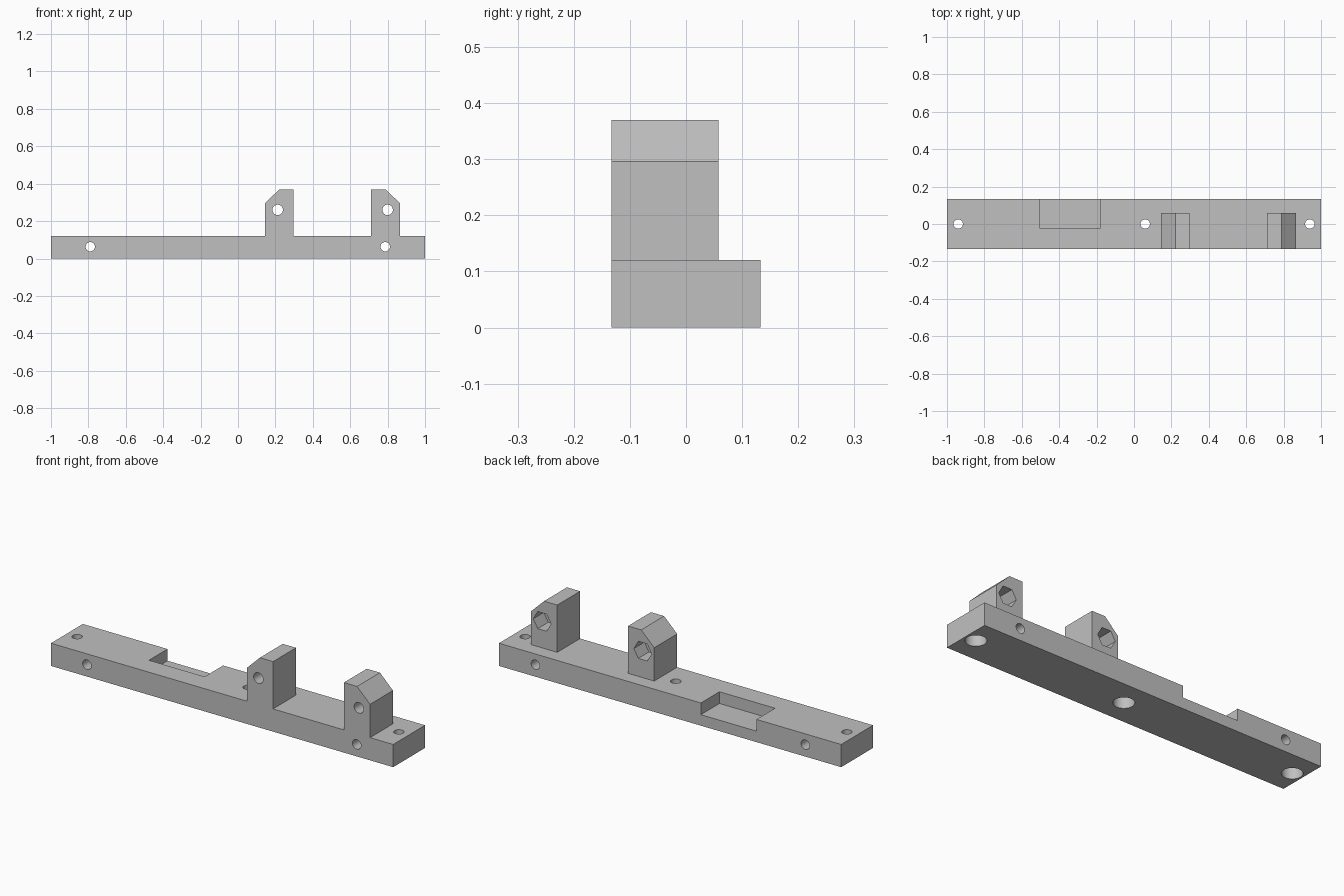
import bpy, math
from mathutils import Matrix

if "Cube" in bpy.data.objects:
    bpy.data.objects.remove(bpy.data.objects["Cube"], do_unlink=True)

grey = bpy.data.materials.new("plain grey")
grey.use_nodes = True
colour = (0.53, 0.53, 0.53, 1)
grey.diffuse_color = colour
grey.node_tree.nodes["Principled BSDF"].inputs["Base Color"].default_value = colour

FRONT, BACK, POST_BACK = -0.133, 0.133, 0.058
DECK = 0.12


def prism(name, profile, y0, y1):
    """Extrude an xz profile (counter-clockwise seen from the front) along y."""
    n = len(profile)
    verts = [(x, y, z) for y in (y0, y1) for x, z in profile]
    faces = [list(range(n)), list(range(2 * n - 1, n - 1, -1))]
    faces += [[i, i + n, (i + 1) % n + n, (i + 1) % n] for i in range(n)]
    mesh = bpy.data.meshes.new(name)
    mesh.from_pydata(verts, [], faces)
    mesh.materials.append(grey)
    obj = bpy.data.objects.new(name, mesh)
    bpy.context.collection.objects.link(obj)
    return obj


def box(name, x0, x1, y0, y1, z0, z1):
    return prism(name, [(x0, z0), (x1, z0), (x1, z1), (x0, z1)], y0, y1)


def rod(name, radius, sides, x, z, y0, y1):
    """Bar along y; the first corner points along x."""
    ring = [(x + radius * math.cos(math.tau * i / sides),
             z + radius * math.sin(math.tau * i / sides)) for i in range(sides)]
    return prism(name, ring, y0, y1)


def upright_rod(name, radius, x, z0, z1):
    obj = rod(name, radius, 32, 0, 0, -z1, -z0)
    obj.data.transform(Matrix.Translation((x, 0, 0)) @ Matrix.Rotation(-math.pi / 2, 4, 'X'))
    return obj


def combine(body, tool, operation):
    mod = body.modifiers.new(operation.lower(), 'BOOLEAN')
    mod.operation, mod.object, mod.solver = operation, tool, 'EXACT'
    bpy.context.view_layer.objects.active = body
    bpy.ops.object.modifier_apply(modifier=mod.name)
    bpy.data.objects.remove(tool, do_unlink=True)


# Base bar with a shallow pocket open to the back
bracket = box("mounting_bar", -1, 1, FRONT, BACK, 0, DECK)
combine(bracket, box("pocket", -0.505, -0.18, -0.022, 0.2, 0.058, 0.2), 'DIFFERENCE')

# Two mirrored posts, each with one sloped top corner
for outer, side in ((0.145, 1), (0.865, -1)):
    outline = [(0, 0.03), (0.153, 0.03), (0.153, 0.37), (0.076, 0.37), (0, 0.296)]
    profile = [(outer + side * x, z) for x, z in outline]
    if side < 0:
        profile.reverse()
    combine(bracket, prism("post", profile, FRONT, POST_BACK), 'UNION')

# Post holes with hexagonal nut pockets at the back
for x in (0.212, 0.80):
    combine(bracket, rod("bolt_hole", 0.028, 32, x, 0.26, -0.2, 0.2), 'DIFFERENCE')
    combine(bracket, rod("nut_pocket", 0.052, 6, x, 0.26, -0.03, 0.2), 'DIFFERENCE')

# Cross holes through the bar
for x in (-0.79, 0.787):
    combine(bracket, rod("cross_hole", 0.025, 32, x, 0.063, -0.2, 0.2), 'DIFFERENCE')

# Vertical screw holes, counterbored underneath
for x in (-0.94, 0.06, 0.94):
    combine(bracket, upright_rod("screw_hole", 0.025, x, -0.1, 0.3), 'DIFFERENCE')
    combine(bracket, upright_rod("counterbore", 0.05, x, -0.1, 0.06), 'DIFFERENCE')

# Smooth hole walls, sharp edges elsewhere
bpy.ops.object.select_all(action='DESELECT')
bracket.select_set(True)
bpy.context.view_layer.objects.active = bracket
bpy.ops.object.shade_smooth_by_angle(angle=math.radians(30))
